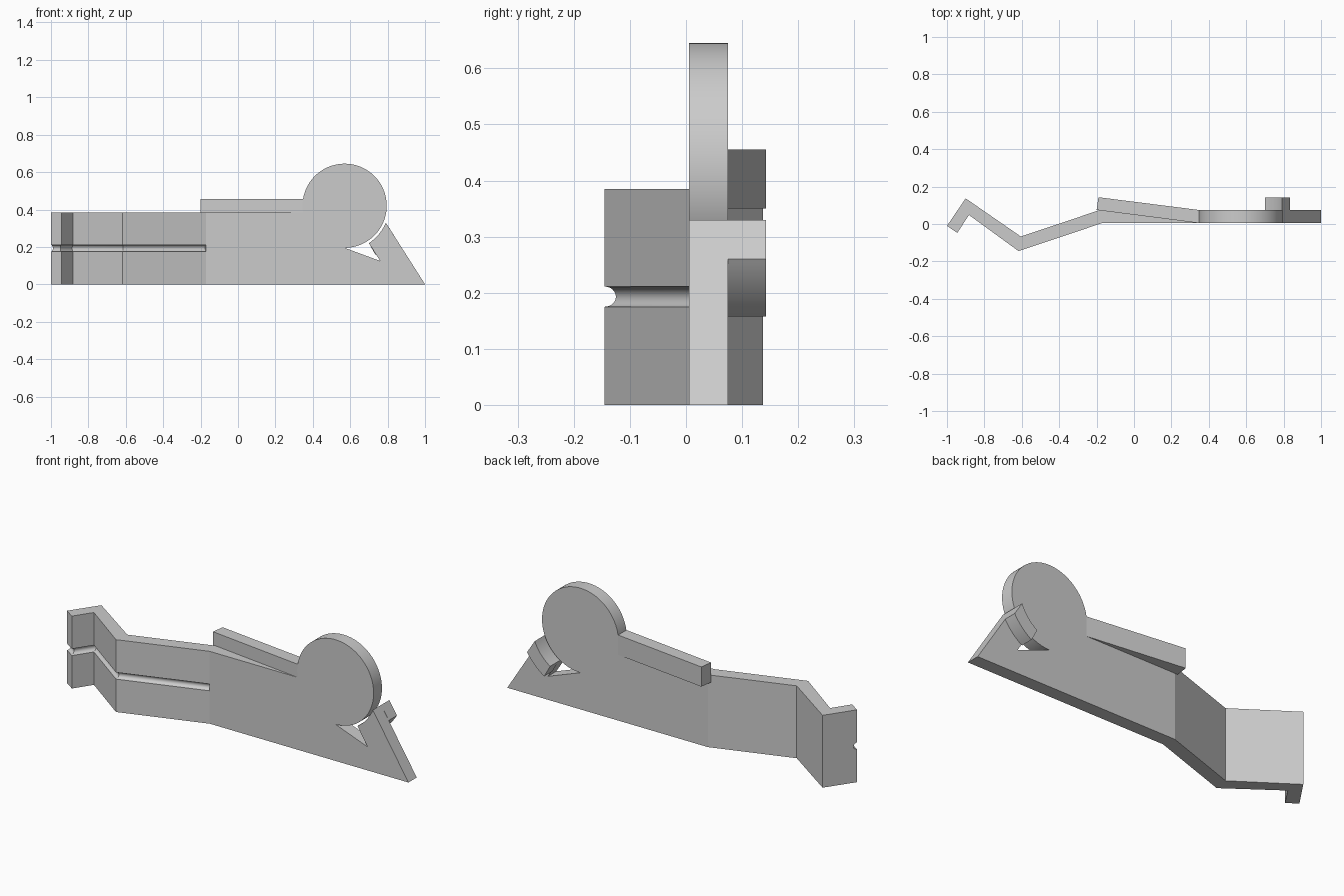
import bpy, bmesh
from math import sin, cos, pi, atan2, radians
from mathutils import Vector

cube = bpy.data.objects.get("Cube")
if cube:
    bpy.data.objects.remove(cube, do_unlink=True)

grey = bpy.data.materials.new("plain grey")
grey.use_nodes = True
grey.diffuse_color = (0.6, 0.6, 0.6, 1)
grey.node_tree.nodes["Principled BSDF"].inputs["Base Color"].default_value = (0.6, 0.6, 0.6, 1)


def finish(name, bm):
    bmesh.ops.recalc_face_normals(bm, faces=bm.faces)
    mesh = bpy.data.meshes.new(name)
    bm.to_mesh(mesh)
    bm.free()
    mesh.materials.append(grey)
    obj = bpy.data.objects.new(name, mesh)
    bpy.context.collection.objects.link(obj)
    return obj


def prism(name, profile, axis, start, end):
    """Extrude a 2D profile along y (profile in xz) or z (profile in xy)."""
    bm = bmesh.new()
    place = (lambda a, b: (a, start, b)) if axis == "y" else (lambda a, b: (a, b, start))
    face = bm.faces.new([bm.verts.new(place(a, b)) for a, b in profile])
    out = bmesh.ops.extrude_face_region(bm, geom=[face])
    shift = Vector((0, end - start, 0)) if axis == "y" else Vector((0, 0, end - start))
    moved = [v for v in out["geom"] if isinstance(v, bmesh.types.BMVert)]
    bmesh.ops.translate(bm, verts=moved, vec=shift)
    return finish(name, bm)


def sweep(name, path, radius, z, sides=32):
    """Round rod with mitred corners along a level path."""
    bm = bmesh.new()
    pts = [Vector(p) for p in path]
    normals = []
    for a, b in zip(pts, pts[1:]):
        d = (b - a).normalized()
        normals.append(Vector((-d.y, d.x)))
    rings = []
    for i, p in enumerate(pts):
        n1, n2 = normals[max(i - 1, 0)], normals[min(i, len(normals) - 1)]
        mitre = (n1 + n2) / (1 + n1.dot(n2)) * radius
        ring = []
        for k in range(sides):
            t = 2 * pi * k / sides
            q = p + mitre * cos(t)
            ring.append(bm.verts.new((q.x, q.y, z + radius * sin(t))))
        rings.append(ring)
    for r1, r2 in zip(rings, rings[1:]):
        for k in range(sides):
            j = (k + 1) % sides
            bm.faces.new((r1[k], r1[j], r2[j], r2[k]))
    bm.faces.new(rings[0])
    bm.faces.new(rings[-1])
    return finish(name, bm)


# Shared layout
FRONT, BACK, TAB_BACK = 0.005, 0.075, 0.143
TOP, JOIN = 0.385, -0.17
CX, CZ, R = 0.57, 0.42, 0.225
TIP, NOTCH_SIDE = (0.79, 0.33), (0.70, 0.22)


def angle_to(p):
    return atan2(p[1] - CZ, p[0] - CX)


def arc(radius, a0, a1, steps):
    return [(CX + radius * cos(a0 + (a1 - a0) * i / steps),
             CZ + radius * sin(a0 + (a1 - a0) * i / steps)) for i in range(steps + 1)]


# Flat plate with round head, notch and pointed finger
finger_arc = arc(0.238, angle_to(TIP), angle_to(NOTCH_SIDE), 12)
head_arc = arc(R, -pi / 2, pi + 0.156, 72)
plate = prism("body_plate",
              [(JOIN, 0), (1, 0)] + finger_arc + [(0.76, 0.125)] + head_arc + [(JOIN, TOP)],
              "y", FRONT, BACK)

# Curved tab behind the finger
outer_arc = arc(0.31, angle_to((0.735, 0.157)), angle_to((0.835, 0.26)), 12)
tab = prism("finger_tab", finger_arc + outer_arc, "y", BACK, TAB_BACK)

# Arm that slants backwards from the head
arm = prism("slanted_arm",
            [(0.347, FRONT), (0.347, BACK), (-0.19, TAB_BACK), (-0.2, BACK)],
            "z", 0.35, 0.455)

# Zigzag strip with hooked end
front_path = [(JOIN, FRONT), (-0.617, -0.145), (-0.882, 0.048), (-0.945, -0.047)]
back_path = [(-1, -0.01), (-0.9, 0.137), (-0.605, -0.067), (-0.182, BACK), (JOIN, BACK)]
strip = prism("zigzag_strip", front_path + back_path, "z", 0, TOP)

# Round groove along the strip front and across its end
cutter = sweep("groove_cutter", front_path + [(-1.04, 0.017)], 0.018, 0.193)
cutter.hide_render = True
cut = strip.modifiers.new("groove", "BOOLEAN")
cut.operation = "DIFFERENCE"
cut.solver = "EXACT"
cut.object = cutter
bpy.context.view_layer.objects.active = strip
bpy.ops.object.modifier_apply(modifier=cut.name)
bpy.data.objects.remove(cutter, do_unlink=True)

# Smooth the curved sides only
bpy.ops.object.select_all(action="DESELECT")
for obj in (plate, tab, arm, strip):
    obj.select_set(True)
bpy.ops.object.shade_smooth_by_angle(angle=radians(15))
